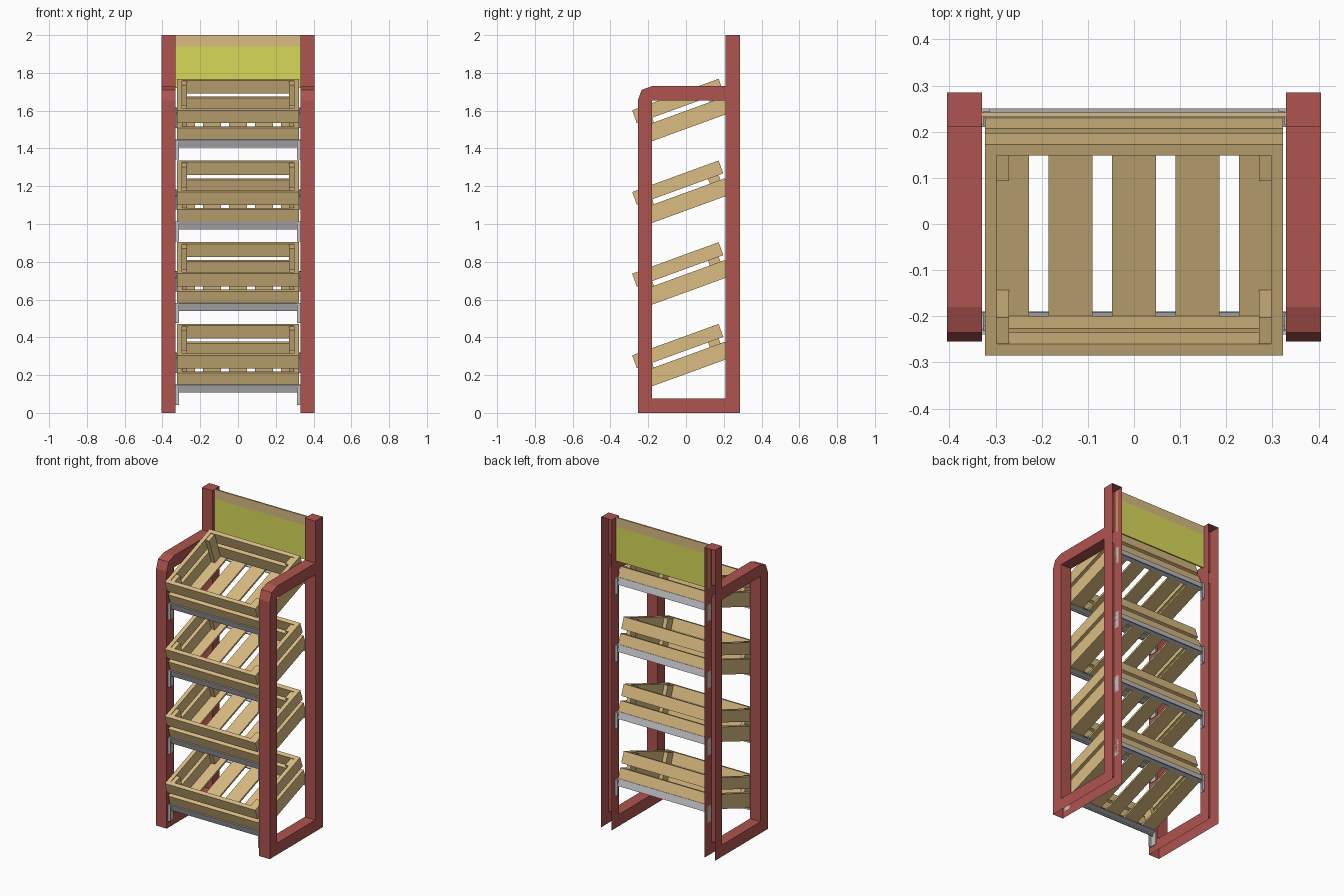
import bpy, bmesh, math
from mathutils import Matrix, Vector

if "Cube" in bpy.data.objects:
    bpy.data.objects.remove(bpy.data.objects["Cube"])


def material(name, rgb):
    m = bpy.data.materials.new(name)
    lin = [((c / 255 + 0.055) / 1.055) ** 2.4 for c in rgb]
    m.diffuse_color = (*lin, 1)
    m.use_nodes = True
    m.node_tree.nodes["Principled BSDF"].inputs["Base Color"].default_value = m.diffuse_color
    return m


RED = material("brick red", (175, 84, 79))
WOOD = material("light wood", (218, 188, 130))
GREEN = material("yellow green", (216, 217, 90))
GREY = material("steel grey", (192, 192, 196))


def finish(bm, name, mat):
    me = bpy.data.meshes.new(name)
    bm.to_mesh(me)
    bm.free()
    me.materials.append(mat)
    ob = bpy.data.objects.new(name, me)
    bpy.context.collection.objects.link(ob)
    return ob


def boxes(name, spans, mat, matrix=Matrix()):
    """One object from boxes given as (x0, x1, y0, y1, z0, z1)."""
    bm = bmesh.new()
    for x0, x1, y0, y1, z0, z1 in spans:
        place = Matrix.Translation(((x0 + x1) / 2, (y0 + y1) / 2, (z0 + z1) / 2))
        size = Matrix.Diagonal((x1 - x0, y1 - y0, z1 - z0, 1))
        bmesh.ops.create_cube(bm, size=1, matrix=matrix @ place @ size)
    return finish(bm, name, mat)


def both_sides(x0, x1, *rest):
    return [(x0, x1, *rest), (-x1, -x0, *rest)]


# Side frames: hollow sheet profile, open at the back and underneath
OUTER = [(-.255, 0), (.285, 0), (.285, 2), (.21, 2), (.21, 1.73),
         (-.18, 1.73), (-.235, 1.71), (-.255, 1.655)]
INNER = [(-.18, .075), (.21, .075), (.21, 1.655), (-.18, 1.655)]


def side_frame(name, x0, x1):
    bm = bmesh.new()
    edges = []
    for loop in (OUTER, INNER):
        vs = [bm.verts.new((x0, y, z)) for y, z in loop]
        edges += [bm.edges.new((vs[i - 1], vs[i])) for i in range(len(vs))]
    bmesh.ops.triangle_fill(bm, edges=edges, use_beauty=True)
    ext = bmesh.ops.extrude_face_region(bm, geom=bm.faces[:], use_keep_orig=True)
    moved = [g for g in ext["geom"] if isinstance(g, bmesh.types.BMVert)]
    bmesh.ops.translate(bm, verts=moved, vec=Vector((x1 - x0, 0, 0)))
    bmesh.ops.recalc_face_normals(bm, faces=bm.faces[:])
    gone = [f for f in bm.faces if all(v.co.z < .001 for v in f.verts)
            or all(v.co.y > .284 for v in f.verts)]
    bmesh.ops.delete(bm, geom=gone, context='FACES')
    finish(bm, name, RED)


side_frame("right_frame", .33, .405)
side_frame("left_frame", -.405, -.33)

# Header board between the tall posts
boxes("header_board", [(-.33, .33, .232, .242, 1.72, 1.94)], GREEN)
boxes("header_top_strip", [(-.33, .33, .232, .242, 1.94, 2)], WOOD)

# Four tilted crates on steel angle rails
W, L, H, T = .323, .487, .19, .026
for n in range(4):
    z = .126 + n * .4325
    tilt = Matrix.Translation((0, -.22, z)) @ Matrix.Rotation(math.radians(20), 4, 'X')

    planks = []
    for v0, v1 in ((.012, .09), (.117, H)):
        planks += [(-W, W, 0, T, v0, v1), (-W, W, L - T, L, v0, v1)]
        planks += both_sides(W - T, W, T, L - T, v0, v1)
    boxes(f"crate_walls_{n + 1}", planks, WOOD, tilt)

    posts = []
    for u in (T, L - T - .06):
        posts += both_sides(W - T - .026, W - T, u, u + .06, .012, H - .004)
    boxes(f"crate_corner_posts_{n + 1}", posts, WOOD, tilt)

    pitch = (2 * W - .095) / 4
    boxes(f"crate_floor_slats_{n + 1}",
          [(-W + i * pitch, -W + i * pitch + .095, 0, L, 0, .012) for i in range(5)],
          WOOD, tilt)

    # Angle rails: upright lip plus a flange under the crate
    boxes(f"shelf_rails_{n + 1}", [
        (-.33, .33, -.007, -.001, -.018, .025), (-.33, .33, -.001, .03, -.006, -.001),
        (-.33, .33, L + .001, L + .007, -.018, .025), (-.33, .33, L - .03, L + .001, -.006, -.001),
    ], GREY, tilt)

    # Brackets fixing the rails to the posts
    brackets = []
    for lip, y0, y1, top in ((-.24, -.24, -.195, z + .022), (.244, .215, .25, z + .19)):
        brackets += both_sides(.312, .33, lip, lip + .006, top - .105, top)
        brackets += both_sides(.326, .33, y0, y1, top - .105, top)
    boxes(f"rail_brackets_{n + 1}", brackets, GREY)
